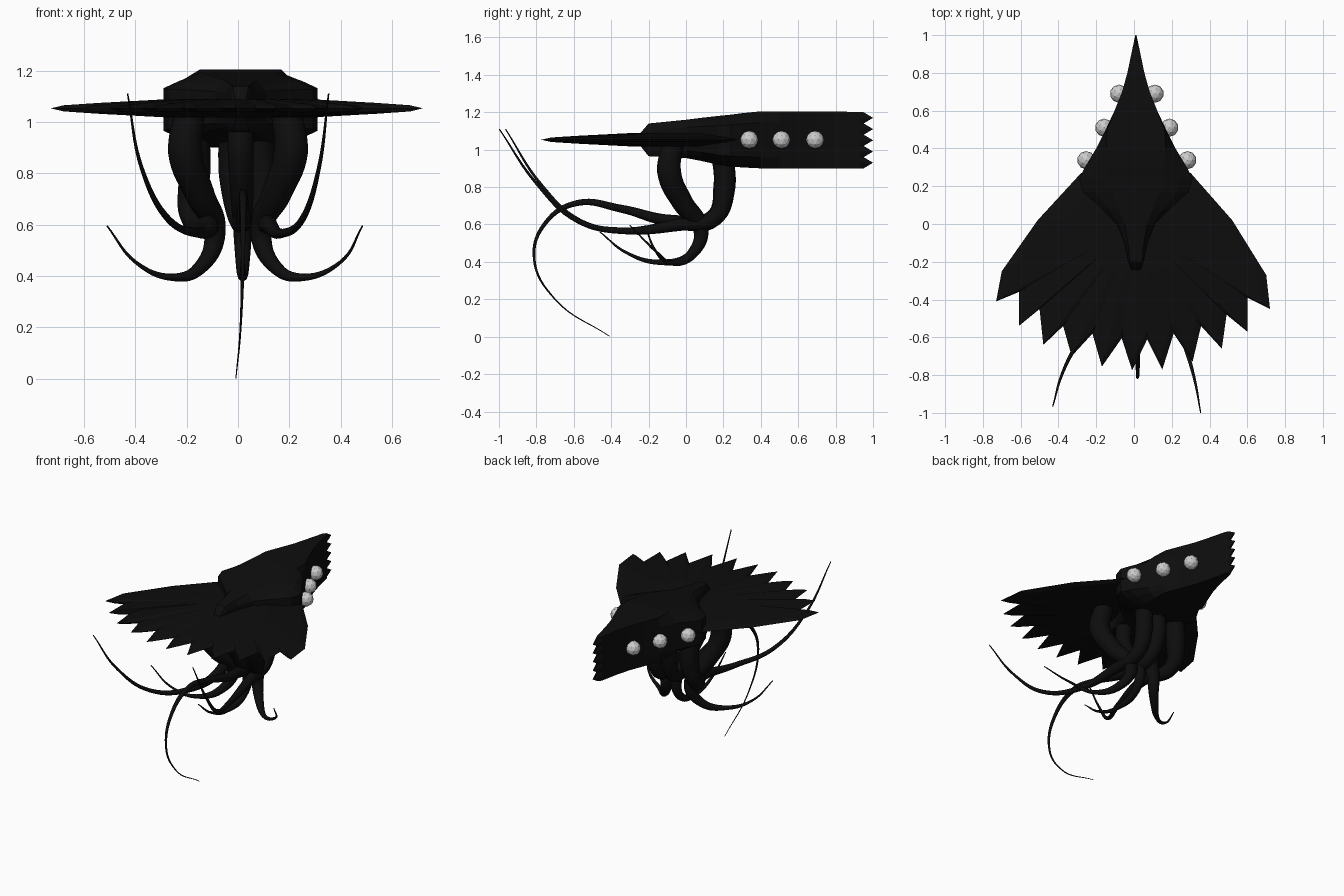
import bpy, bmesh, math
from mathutils import Vector

if "Cube" in bpy.data.objects:
    bpy.data.objects.remove(bpy.data.objects["Cube"])

CX = 0.01
black = bpy.data.materials.new("black_skin")
black.diffuse_color = (0.004, 0.004, 0.004, 1)
black.use_nodes = True
black.node_tree.nodes["Principled BSDF"].inputs["Base Color"].default_value = black.diffuse_color


def finish(name, bm, mat=black):
    bmesh.ops.recalc_face_normals(bm, faces=bm.faces)
    me = bpy.data.meshes.new(name)
    bm.to_mesh(me)
    bm.free()
    ob = bpy.data.objects.new(name, me)
    bpy.context.collection.objects.link(ob)
    if mat:
        me.materials.append(mat)
    return ob


def bridge(bm, a, b):
    n = len(a)
    for i in range(n):
        j = (i + 1) % n
        bm.faces.new((a[i], a[j], b[j], b[i]))


# body: wedge lofted along y (y, half width, top, bottom, width ratio at top/bottom)
stations = [
    (0.93, .018, 1.20, .90, 1), (0.80, .045, 1.205, .90, 1),
    (0.70, .073, 1.205, .90, 1), (0.60, .113, 1.205, .90, 1),
    (0.50, .16, 1.205, .90, .95), (0.40, .21, 1.205, .90, .75),
    (0.30, .27, 1.195, .905, .55), (0.24, .30, 1.187, .91, .5),
    (0.17, .28, 1.18, .92, .45), (0.08, .18, 1.17, .94, .5),
    (0.00, .10, 1.16, .955, .6), (-0.10, .06, 1.15, .96, .7),
    (-0.20, .04, 1.14, .965, .8), (-0.26, .02, 1.07, 1.04, .8)]
levels = [-1 + 0.2 * i for i in range(11)]


def section(bm, y, w, top, bot, end, teeth=False):
    mid, h = (top + bot) / 2, (top - bot) / 2
    right, left = [], []
    for i, t in enumerate(levels):
        k = {10: end, 9: .4 * end + .6}.get(max(i, 10 - i), 1)
        yy = y + (0.05 if teeth and i % 2 else 0)
        right.append(bm.verts.new((CX + w * k, yy, mid + t * h)))
        left.append(bm.verts.new((CX - w * k, yy, mid + t * h)))
    return right + left[::-1]


bm = bmesh.new()
rings = [section(bm, 0.95, .003, 1.20, .90, 1, True)]   # toothed prow
rings += [section(bm, *s) for s in stations]
for a, b in zip(rings, rings[1:]):
    bridge(bm, a, b)
for r in (rings[0], rings[-1]):
    for i in range(10):
        bm.faces.new((r[i], r[i + 1], r[20 - i], r[21 - i]))
finish("body", bm)

# wing: thin lens with a serrated rear edge
outline = [(0.01, .30), (.30, .27), (.52, .02), (.70, -.27),
           (.72, -.45), (.60, -.39), (.60, -.57), (.49, -.48), (.465, -.66),
           (.355, -.54), (.31, -.73), (.21, -.58), (.15, -.77), (.07, -.61),
           (-.01, -.775), (-.065, -.605), (-.17, -.755), (-.22, -.58),
           (-.33, -.70), (-.375, -.54), (-.48, -.64), (-.50, -.45),
           (-.61, -.54), (-.61, -.36), (-.73, -.41), (-.70, -.25),
           (-.51, .02), (-.28, .27)]
bm = bmesh.new()
edge = [bm.verts.new((x, y, 1.053)) for x, y in outline]
for side in (1, -1):
    prev = edge
    for f, t in ((.93, .012), (.75, .021), (.4, .035)):
        ring = [bm.verts.new((CX + (x - CX) * f, y * f, 1.053 + side * t))
                for x, y in outline]
        bridge(bm, prev, ring)
        prev = ring
    c = bm.verts.new((CX, 0, 1.053 + side * .037))
    for i in range(len(prev)):
        bm.faces.new((prev[i], prev[(i + 1) % len(prev)], c))
finish("wing", bm)

# eyes along both sides of the prow
for n, (x, y) in enumerate([(.095, .69), (.173, .51), (.268, .338)]):
    for s, label in ((1, "right"), (-1, "left")):
        bm = bmesh.new()
        bmesh.ops.create_icosphere(bm, subdivisions=2, radius=.048)
        bmesh.ops.translate(bm, verts=bm.verts, vec=(CX + .005 + s * x, y, 1.053))
        finish(f"eye_{label}_{n + 1}", bm, None)


# tentacles: tapered tubes
def tentacle(name, pts):
    cu = bpy.data.curves.new(name, 'CURVE')
    cu.dimensions = '3D'
    cu.bevel_depth = 1
    cu.bevel_resolution = 3
    cu.resolution_u = 8
    cu.use_fill_caps = True
    sp = cu.splines.new('BEZIER')
    sp.bezier_points.add(len(pts) - 1)
    for p, (x, y, z, r) in zip(sp.bezier_points, pts):
        p.co = (x, y, z)
        p.radius = r
        p.handle_left_type = p.handle_right_type = 'AUTO'
    ob = bpy.data.objects.new(name, cu)
    bpy.context.collection.objects.link(ob)
    cu.materials.append(black)
    bpy.ops.object.select_all(action='DESELECT')
    ob.select_set(True)
    bpy.context.view_layer.objects.active = ob
    bpy.ops.object.convert(target='MESH')
    bpy.ops.object.shade_smooth()


for s, label, tip in ((-1, "left", (-.51, -.22)), (1, "right", (.485, -.30))):
    tentacle("lower_tentacle_" + label, [
        (s * .19, -.07, 1.03, .06), (s * .205, -.09, .88, .067),
        (s * .15, -.02, .72, .058), (s * .09, .08, .57, .042),
        (s * .14, .03, .44, .028), (s * .26, -.08, .395, .014),
        (s * .40, -.16, .455, .007), (*tip, .595, .003)])

tentacle("lower_tentacle_middle", [
    (.01, -.07, 1.03, .05), (.01, -.09, .88, .05), (.015, -.02, .72, .045),
    (.018, .08, .57, .036), (.018, .03, .44, .026), (.018, -.14, .398, .015),
    (.018, -.32, .45, .008), (.018, -.46, .56, .003)])

tentacle("upper_tentacle_left", [
    (-.17, .19, 1.0, .06), (-.17, .205, .80, .062), (-.18, .15, .635, .048),
    (-.11, -.03, .60, .034), (-.15, -.33, .566, .018), (-.27, -.57, .62, .013),
    (-.375, -.78, .82, .008), (-.43, -.965, 1.11, .003)])
tentacle("upper_tentacle_right", [
    (.09, .19, 1.0, .055), (.09, .205, .80, .056), (.10, .15, .635, .045),
    (.12, -.03, .60, .034), (.17, -.33, .566, .018), (.25, -.58, .62, .013),
    (.315, -.80, .82, .008), (.353, -.998, 1.11, .003)])

tentacle("tail", [
    (-.02, .19, 1.0, .055), (-.02, .205, .80, .055), (.0, .14, .635, .042),
    (.02, -.08, .62, .032), (.02, -.35, .685, .021), (.02, -.58, .715, .016),
    (.02, -.75, .61, .011), (.018, -.812, .42, .007), (.01, -.70, .20, .004),
    (-.008, -.41, .003, .002)])
